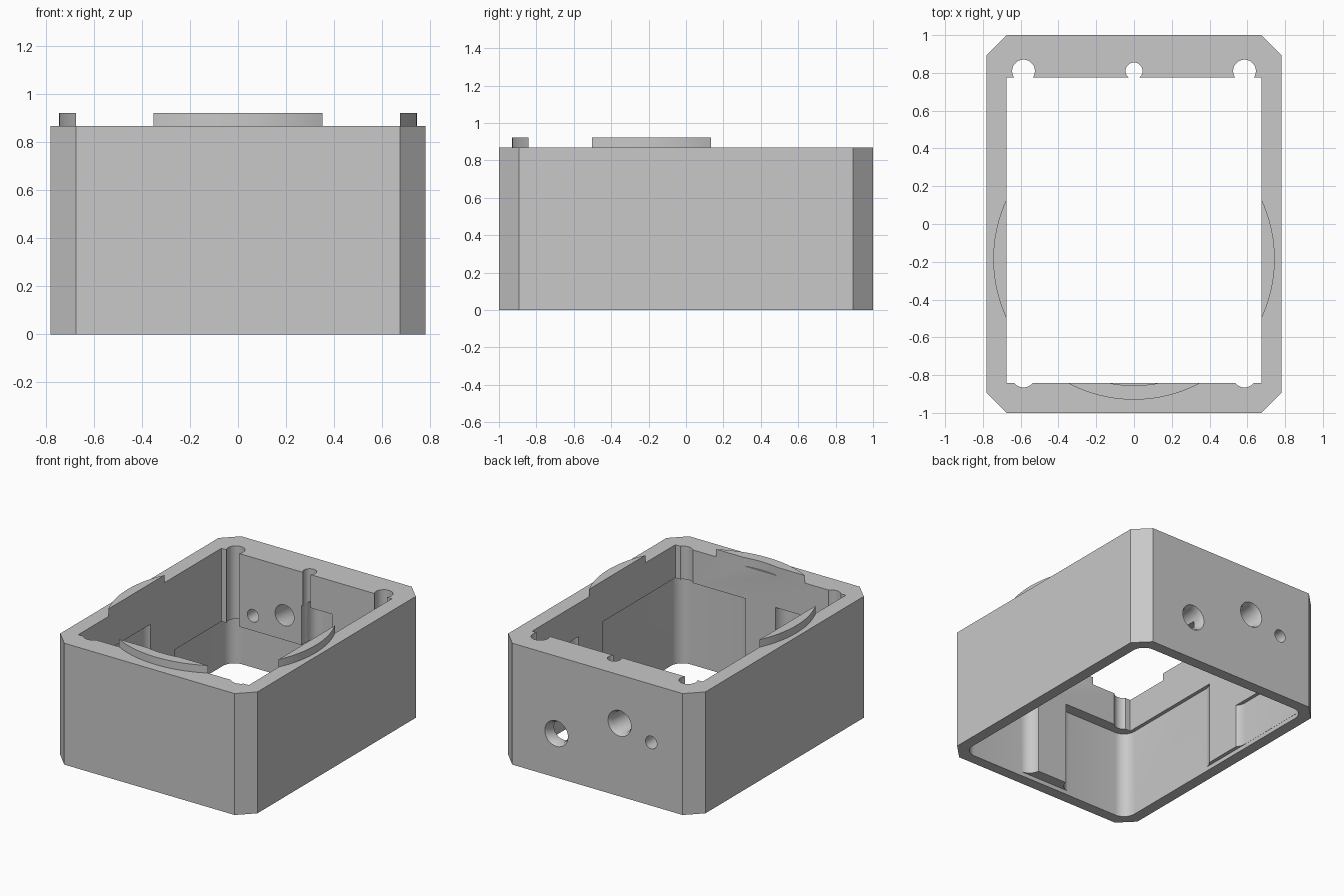
import bpy, bmesh, math

if "Cube" in bpy.data.objects:
    bpy.data.objects.remove(bpy.data.objects["Cube"], do_unlink=True)

grey = bpy.data.materials.new("light_grey")
grey.use_nodes = True
colour = (0.58, 0.58, 0.58, 1)
grey.diffuse_color = colour
grey.node_tree.nodes["Principled BSDF"].inputs["Base Color"].default_value = colour


def prism(name, outline, z0, z1):
    """Extrude a closed outline between two heights."""
    bm = bmesh.new()
    face = bm.faces.new([bm.verts.new((x, y, z0)) for x, y in outline])
    top = bmesh.ops.extrude_face_region(bm, geom=[face])["geom"]
    verts = [v for v in top if isinstance(v, bmesh.types.BMVert)]
    bmesh.ops.translate(bm, verts=verts, vec=(0, 0, z1 - z0))
    bmesh.ops.recalc_face_normals(bm, faces=bm.faces)
    mesh = bpy.data.meshes.new(name)
    bm.to_mesh(mesh)
    bm.free()
    mesh.materials.append(grey)
    obj = bpy.data.objects.new(name, mesh)
    bpy.context.collection.objects.link(obj)
    return obj


def circle(cx, cy, r, n=48):
    return [(cx + r * math.cos(math.tau * i / n), cy + r * math.sin(math.tau * i / n))
            for i in range(n)]


def box(x0, x1, y0, y1):
    return [(x0, y0), (x1, y0), (x1, y1), (x0, y1)]


def rounded(x0, x1, y0, y1, r=0.09, n=10):
    """Rectangle outline with rounded corners."""
    pts = []
    corners = [(x1 - r, y1 - r), (x0 + r, y1 - r), (x0 + r, y0 + r), (x1 - r, y0 + r)]
    for q, (cx, cy) in enumerate(corners):
        for i in range(n + 1):
            a = math.pi / 2 * (q + i / n)
            pts.append((cx + r * math.cos(a), cy + r * math.sin(a)))
    return pts


def rod_y(name, x, z, y0, r0, y1, r1):
    """Tapered cylinder running along y."""
    bpy.ops.mesh.primitive_cone_add(vertices=40, radius1=r0, radius2=r1, depth=y1 - y0,
                                    location=(x, (y0 + y1) / 2, z),
                                    rotation=(-math.pi / 2, 0, 0))
    obj = bpy.context.object
    obj.name = name
    obj.data.materials.append(grey)
    return obj


def combine(target, tool, operation="DIFFERENCE"):
    mod = target.modifiers.new("combine", "BOOLEAN")
    mod.operation = operation
    mod.solver = "EXACT"
    mod.object = tool
    bpy.context.view_layer.objects.active = target
    bpy.ops.object.modifier_apply(modifier=mod.name)
    bpy.data.objects.remove(tool, do_unlink=True)


# Outer shell with chamfered corners
W, L, C, H = 0.78, 1.0, 0.106, 0.868
shell = [(W, L - C), (W - C, L), (C - W, L), (-W, L - C),
         (-W, C - L), (C - W, -L), (W - C, -L), (W, C - L)]
housing = prism("housing", shell, 0, H)

# Round raised lip on the top
combine(housing, prism("lip", circle(0, -0.185, 0.745, 128), 0.4, 0.922), "UNION")

# Main opening and shallow round bore
combine(housing, prism("opening", box(-0.674, 0.674, -0.842, 0.776), -0.1, 1.1))
combine(housing, prism("bore", circle(0, -0.185, 0.67, 128), 0.862, 1.1))

# Wider pockets inside, leaving ribs between them
cuts = [
    (rounded(-0.7, 0.7, -0.92, 0.92), -0.1, 0.03),
    (rounded(-0.699, 0.699, 0.22, 0.919), -0.1, 0.345),
    (rounded(-0.04, 0.2, 0.4, 0.918, 0.07), -0.1, 0.63),
    (rounded(0.4, 0.698, 0.221, 0.77), -0.1, 0.629),
]
for s in (-1, 1):
    x0, x1 = sorted((s * 0.117, s * 0.7))
    cuts.append((rounded(x0, x1, -0.921, 0.0), -0.1, 0.631))

# Screw channels
    cuts.append((circle(s * 0.585, 0.81, 0.06), -0.1, 1.1))
    cuts.append((circle(s * 0.585, -0.8, 0.065), -0.1, 1.1))
cuts.append((circle(0, 0.81, 0.045), -0.1, 1.1))
for outline, z0, z1 in cuts:
    combine(housing, prism("pocket", outline, z0, z1))

# Cable holes in the back wall, the large ones with a bevelled rim
for x, z, r in ((0.325, 0.315, 0.075), (-0.175, 0.522, 0.075), (-0.425, 0.452, 0.045)):
    combine(housing, rod_y("hole", x, z, 0.6, r, 1.1, r))
    if r > 0.06:
        combine(housing, rod_y("rim", x, z, 0.97, r, 1.01, r + 0.022))

bpy.ops.object.select_all(action="DESELECT")
housing.select_set(True)
bpy.context.view_layer.objects.active = housing
bpy.ops.object.shade_smooth_by_angle(angle=math.radians(30))
